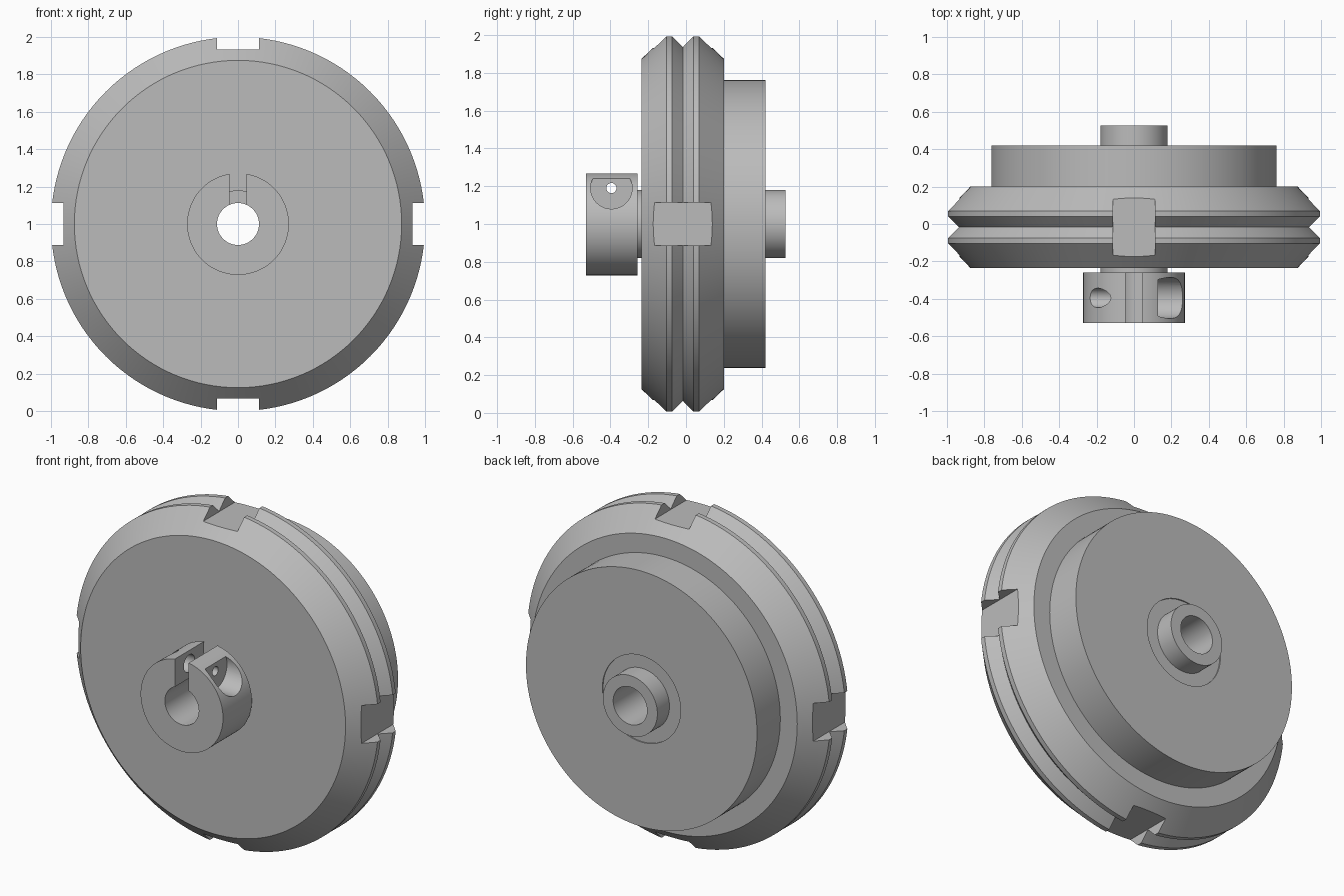
import bpy, bmesh, math
from mathutils import Matrix

if "Cube" in bpy.data.objects:
    bpy.data.objects.remove(bpy.data.objects["Cube"])

CZ = 1.0      # axle height
SEG = 128

grey = bpy.data.materials.new("plain grey")
grey.diffuse_color = (0.5, 0.5, 0.5, 1)
grey.use_nodes = True
grey.node_tree.nodes["Principled BSDF"].inputs["Base Color"].default_value = grey.diffuse_color


def add_object(name, bm):
    bmesh.ops.recalc_face_normals(bm, faces=bm.faces)
    me = bpy.data.meshes.new(name)
    bm.to_mesh(me)
    bm.free()
    me.materials.append(grey)
    ob = bpy.data.objects.new(name, me)
    bpy.context.collection.objects.link(ob)
    return ob


def lathe(name, profile):
    """Spin a closed (y, radius) profile around the axle."""
    bm = bmesh.new()
    rings = []
    for i in range(SEG):
        a = 2 * math.pi * i / SEG
        rings.append([bm.verts.new((r * math.cos(a), y, CZ + r * math.sin(a)))
                      for y, r in profile])
    n = len(profile)
    for i in range(SEG):
        p, q = rings[i], rings[(i + 1) % SEG]
        for j in range(n):
            k = (j + 1) % n
            bm.faces.new((p[j], p[k], q[k], q[j]))
    return add_object(name, bm)


def box(name, lo, hi):
    bm = bmesh.new()
    size = [h - l for l, h in zip(lo, hi)]
    mid = [(h + l) / 2 for l, h in zip(lo, hi)]
    bmesh.ops.create_cube(bm, size=1, matrix=Matrix.Translation(mid) @ Matrix.Diagonal((*size, 1)))
    return add_object(name, bm)


def cross_hole(name, x0, x1, r):
    """Cylinder along x at the clamp screw position."""
    bm = bmesh.new()
    m = Matrix.Translation(((x0 + x1) / 2, -0.395, CZ + 0.19)) @ Matrix.Rotation(math.pi / 2, 4, 'Y')
    bmesh.ops.create_cone(bm, cap_ends=True, segments=48, radius1=r, radius2=r,
                          depth=x1 - x0, matrix=m)
    return add_object(name, bm)


def cut(ob, cutters):
    for c in cutters:
        mod = ob.modifiers.new("cut", 'BOOLEAN')
        mod.operation = 'DIFFERENCE'
        mod.solver = 'EXACT'
        mod.object = c
    bpy.context.view_layer.update()
    dg = bpy.context.evaluated_depsgraph_get()
    me = bpy.data.meshes.new_from_object(ob.evaluated_get(dg))
    ob.modifiers.clear()
    ob.data = me
    for c in cutters:
        bpy.data.objects.remove(c)


# Wheel: chamfered rim with a V groove, plus the stepped drum at the back
wheel = lathe("wheel", [
    (-0.235, 0.258), (-0.235, 0.875), (-0.103, 1.0), (-0.074, 1.0),
    (-0.017, 0.943), (0.04, 1.0), (0.069, 1.0), (0.20, 0.875),
    (0.20, 0.763), (0.42, 0.763), (0.42, 0.258)])

# Four rim notches
W, D = 0.113, 0.933
cut(wheel, [
    box("notch_top", (-W, -0.4, CZ + D), (W, 0.4, CZ + 1.2)),
    box("notch_bottom", (-W, -0.4, CZ - 1.2), (W, 0.4, CZ - D)),
    box("notch_right", (D, -0.4, CZ - W), (1.2, 0.4, CZ + W)),
    box("notch_left", (-1.2, -0.4, CZ - W), (-D, 0.4, CZ + W))])

# Bearing, slightly recessed in the wheel
bearing = lathe("bearing", [(-0.23, 0.18), (-0.23, 0.258), (0.413, 0.258), (0.413, 0.18)])

# Hollow shaft
shaft = lathe("shaft", [(-0.258, 0.112), (-0.258, 0.18), (0.527, 0.18), (0.527, 0.112)])

# Clamp collar with slot, screw counterbore and cross holes
collar = lathe("clamp_collar", [(-0.53, 0.112), (-0.53, 0.272), (-0.258, 0.272), (-0.258, 0.112)])
cut(collar, [
    box("slot", (-0.045, -0.7, CZ + 0.05), (0.045, -0.1, CZ + 0.4)),
    cross_hole("counterbore", 0.127, 0.5, 0.11),
    cross_hole("screw_hole", -0.02, 0.2, 0.027),
    cross_hole("thread_hole", -0.5, 0.0, 0.052)])

# Smooth curved walls, keep edges crisp
for ob in (wheel, bearing, shaft, collar):
    bpy.ops.object.select_all(action='DESELECT')
    ob.select_set(True)
    bpy.context.view_layer.objects.active = ob
    bpy.ops.object.shade_smooth_by_angle(angle=math.radians(25))
